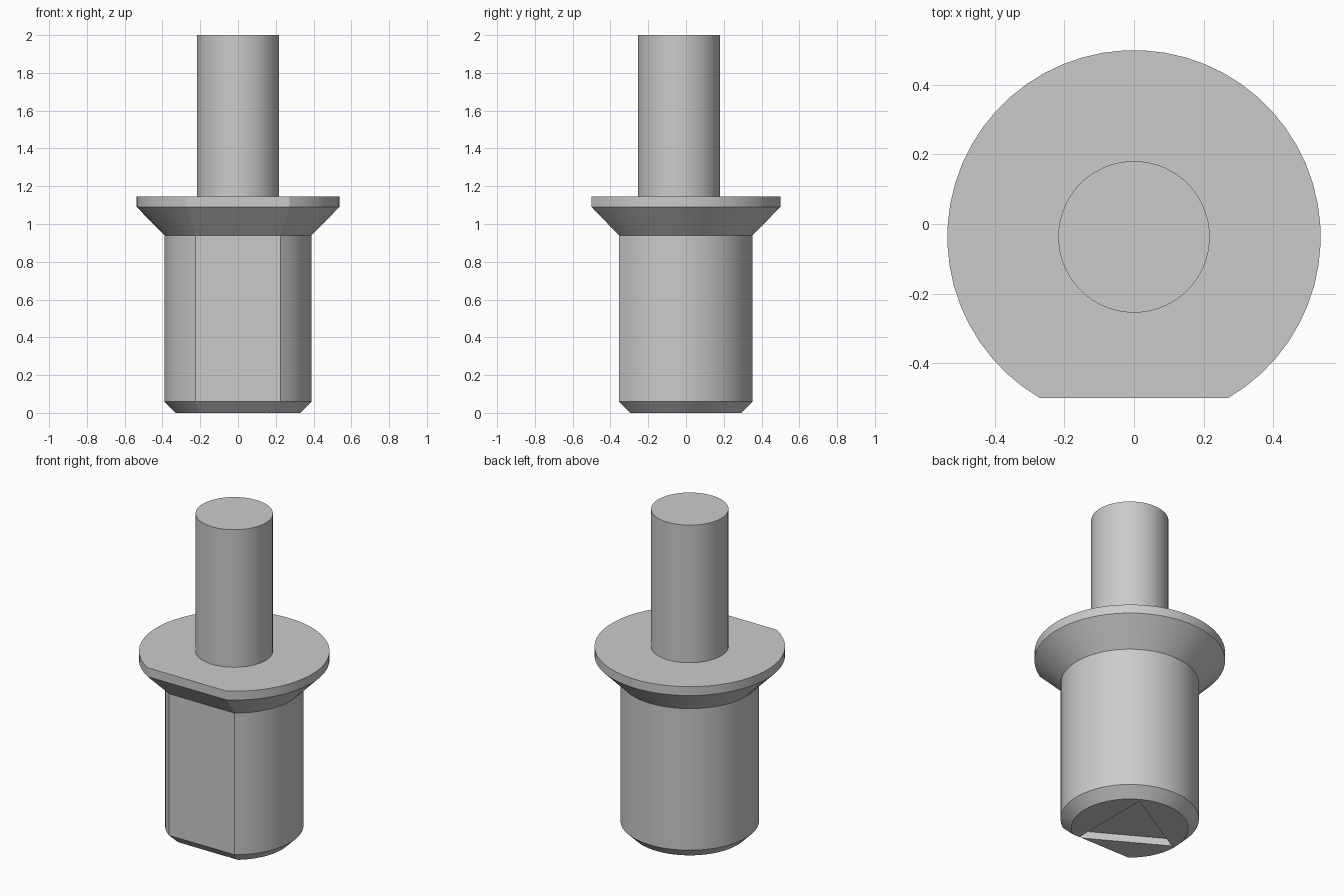
import bpy, bmesh
from math import acos, cos, pi, radians, sin

AXIS_Y = -0.037
SEGMENTS = 48

cube = bpy.data.objects.get("Cube")
if cube:
    bpy.data.objects.remove(cube, do_unlink=True)

grey = bpy.data.materials.new("light_grey")
grey.use_nodes = True
COLOUR = (0.6, 0.6, 0.6, 1)
grey.diffuse_color = COLOUR
grey.node_tree.nodes["Principled BSDF"].inputs["Base Color"].default_value = COLOUR


def section(radius, flat, z):
    """Circle cut by a flat at the given distance in front of the axis."""
    half = acos(flat / radius) if flat else pi / SEGMENTS
    step = (2 * pi - 2 * half) / (SEGMENTS - 1)
    angles = [-pi / 2 + half + i * step for i in range(SEGMENTS)]
    return [(radius * cos(a), radius * sin(a) + AXIS_Y, z) for a in angles]


def loft(name, sections):
    """Closed solid through sections that have the same number of points."""
    bm = bmesh.new()
    rings = [[bm.verts.new(p) for p in s] for s in sections]
    for low, high in zip(rings, rings[1:]):
        for i in range(len(low)):
            j = (i + 1) % len(low)
            bm.faces.new((low[i], low[j], high[j], high[i]))
    bm.faces.new(rings[0][::-1])
    bm.faces.new(rings[-1])
    bmesh.ops.recalc_face_normals(bm, faces=bm.faces)
    mesh = bpy.data.meshes.new(name)
    bm.to_mesh(mesh)
    bm.free()
    mesh.materials.append(grey)
    obj = bpy.data.objects.new(name, mesh)
    bpy.context.collection.objects.link(obj)
    return obj


# Body with chamfered foot and flared flange, all with a flat front
body = loft("flanged_body", [
    section(0.33, 0.258, 0),
    section(0.39, 0.318, 0.06),
    section(0.39, 0.318, 0.94),
    section(0.537, 0.463, 1.09),
    section(0.537, 0.463, 1.145),
])

# Shallow triangular recess in the underside
corners = [(0.31 * cos(a), 0.31 * sin(a) + AXIS_Y) for a in (-pi / 3, pi / 3, pi)]
cutter = loft("recess_cutter", [[(x, y, z) for x, y in corners] for z in (-0.1, 0.045)])
cut = body.modifiers.new("triangular_recess", 'BOOLEAN')
cut.object = cutter
cut.solver = 'EXACT'
bpy.context.view_layer.objects.active = body
body.select_set(True)
bpy.ops.object.modifier_apply(modifier=cut.name)
bpy.data.objects.remove(cutter, do_unlink=True)

# Round pin on top
pin = loft("top_pin", [section(0.218, 0, z) for z in (1.13, 2)])

# Smooth round walls, sharp edges
bpy.ops.object.select_all(action='DESELECT')
for obj in (body, pin):
    obj.select_set(True)
bpy.context.view_layer.objects.active = body
bpy.ops.object.shade_smooth_by_angle(angle=radians(25))
